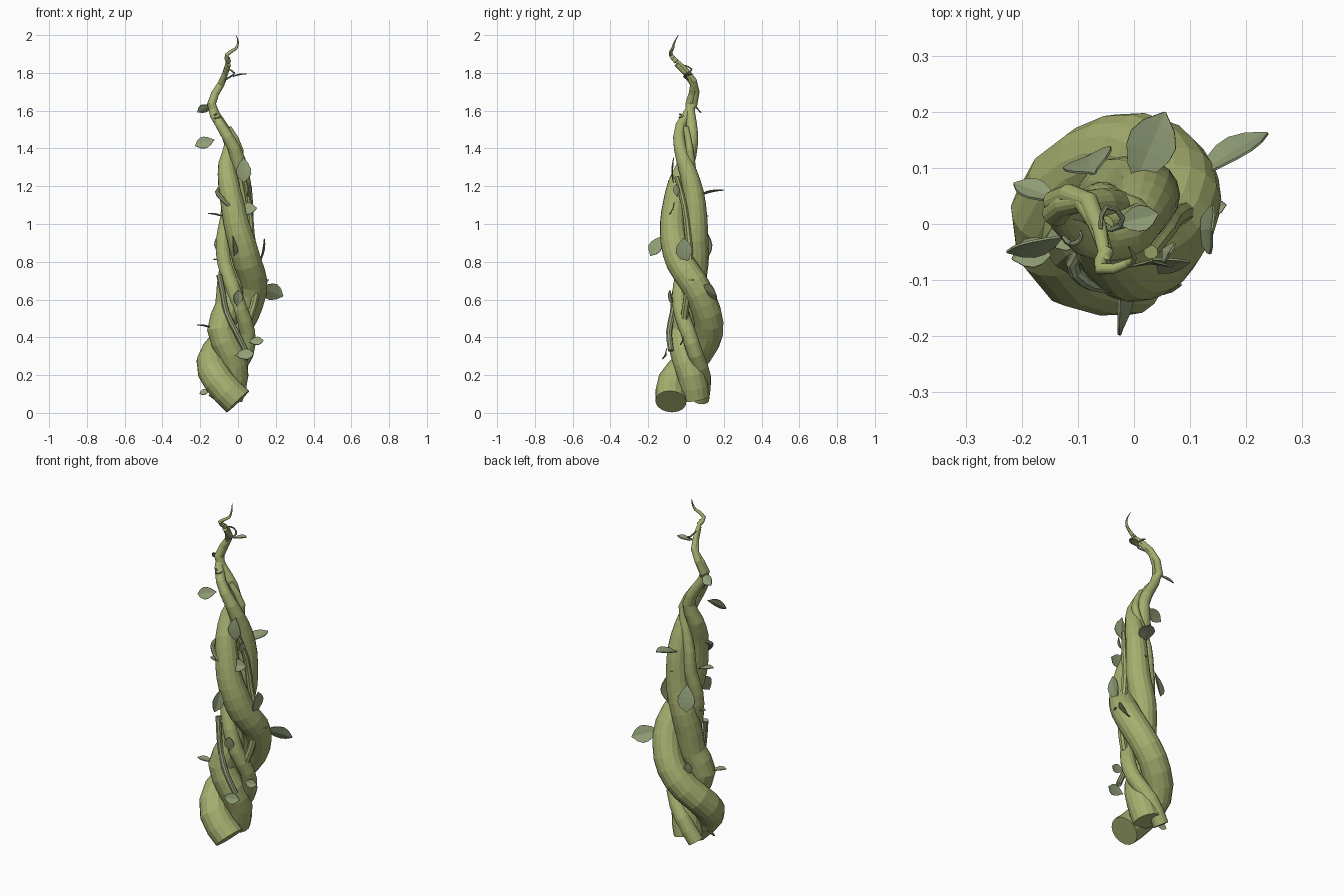
import bpy, bmesh, math
from mathutils import Vector

cube = bpy.data.objects.get("Cube")
if cube:
    bpy.data.objects.remove(cube, do_unlink=True)


def material(name, color):
    mat = bpy.data.materials.new(name)
    mat.use_nodes = True
    mat.diffuse_color = (*color, 1)
    shader = mat.node_tree.nodes["Principled BSDF"]
    shader.inputs["Base Color"].default_value = (*color, 1)
    return mat


STALK = material("stalk green", (0.38, 0.43, 0.16))
LEAF = material("leaf grey green", (0.29, 0.35, 0.19))
UP = Vector((0, 0, 1))
FRONT = Vector((0, -1, 0))
LEFT = Vector((1, 0, 0))

# Thickness of a full stem by height: (height, radius)
GIRTH = [(0, .083), (.9, .074), (1.2, .057), (1.45, .031), (1.65, .023), (1.8, .016), (2, .001)]


def girth(height):
    for (low, thick), (high, thin) in zip(GIRTH, GIRTH[1:]):
        if height <= high:
            return thick + (thin - thick) * (height - low) / (high - low)
    return thin


def link(name, mesh, mat):
    mesh.materials.clear()
    mesh.materials.append(mat)
    obj = bpy.data.objects.new(name, mesh)
    bpy.context.collection.objects.link(obj)
    return obj


def vine(name, start, step, thickness, path, mat=STALK, sides=16):
    """Faceted tapering tube; path holds x, y in hundredths at even height steps."""
    curve = bpy.data.curves.new(name, "CURVE")
    curve.dimensions = "3D"
    curve.bevel_depth = 1
    curve.bevel_resolution = (sides - 4) // 2
    curve.resolution_u = 2
    curve.use_fill_caps = True
    spline = curve.splines.new("BEZIER")
    spline.use_smooth = False
    spline.bezier_points.add(len(path) - 1)
    for i, (point, (x, y)) in enumerate(zip(spline.bezier_points, path)):
        height = start + i * step
        point.co = (x / 100, y / 100, height)
        point.radius = girth(height) * thickness
        point.handle_left_type = point.handle_right_type = "AUTO"
    guide = bpy.data.objects.new(name + " guide", curve)
    bpy.context.collection.objects.link(guide)
    bpy.context.view_layer.update()
    depsgraph = bpy.context.evaluated_depsgraph_get()
    mesh = bpy.data.meshes.new_from_object(guide.evaluated_get(depsgraph))
    bpy.data.objects.remove(guide, do_unlink=True)
    return link(name, mesh, mat)


# Half width of a leaf along its length, short stalk first
OUTLINE = [(-.6, .05), (-.5, .2), (-.35, .6), (-.1, .95), (.1, 1), (.3, .7), (.5, .04)]


def leaf(name, centre, tip, normal, length):
    """Pointed leaf, folded a little along its midrib and curling at the tip."""
    along = tip.normalized()
    side = along.cross(normal).normalized()
    face = side.cross(along)
    bm = bmesh.new()
    rows = []
    for t, w in OUTLINE:
        middle = centre + length * (along * t - face * .12 * t * t)
        half = side * w * length / 3
        lift = face * w * length * .05
        rows.append([bm.verts.new(p) for p in (middle - half + lift, middle, middle + half + lift)])
    for a, b in zip(rows, rows[1:]):
        for i in range(2):
            bm.faces.new((a[i], a[i + 1], b[i + 1], b[i]))
    mesh = bpy.data.meshes.new(name)
    bm.to_mesh(mesh)
    bm.free()
    solid = link(name, mesh, LEAF).modifiers.new("thickness", "SOLIDIFY")
    solid.thickness = .004
    solid.offset = 0


# Two thick stems winding round each other
vine("main_stem", .06, .105, 1, [
    (0, -8), (-10, -7), (-14, 2), (-7, 10), (1, 12), (6, 9), (8, 4), (5, -3), (2, -6),
    (-1, -7), (-3, -6), (-5, -4), (-6, 0), (-4, 3), (-9, 3), (-14, 2), (-9, 4), (-5, -5)])
vine("second_stem", .08, .12, .94, [
    (-5, 5), (-2, 3), (-4, -1), (-9, -2), (-5, 1), (-4, 3), (-2, 5), (1, 5),
    (2, 5), (2, 4), (1, 1), (-2, -3), (-9, -3), (-14, 4), (-8, 4), (-5, -7)])
vine("tip_shoot", 1.86, .035, 1.2, [(-5, -5), (-6, -8), (-1, -7), (0, -6), (-1, -4)])

# Thinner companion stem
vine("third_stem", .07, .12, .52, [
    (-12, 8), (-4, 9), (4, 5), (5, 1), (1, -3), (-3, -3), (-7, 0),
    (-8, 2), (-6, 4), (-5, 4), (-2, 3), (1, 2), (-5, 0)])

# Slender climbing shoots
vine("front_shoot", .33, .1, .2, [(4, -8), (-1, -9), (-6, -7), (-8, -6), (-10, -4)], LEAF, 8)
vine("left_shoot", .5, .15, .26, [(6, -1), (10, 1), (9, 2), (7, 1), (6, -1), (3, -5)], sides=8)

# Curly tendrils
vine("hooked_tendril", 1.2, -.03, .2, [
    (-8, -3), (-11, -7), (-9, -10), (-6, -11), (-2, -11)], LEAF, 8)
vine("top_tendril", 1.76, .02, .3, [(-8, 3), (-4, -1), (-2, 1), (-5, 3), (-6, -1)], LEAF, 8)
vine("coiled_tendril", 1.53, .003, .18, [
    (-11 + 1.5 * math.cos(turn), -2 + 1.5 * math.sin(turn)) for turn in range(18)], LEAF, 8)

# Leaves grouped by pose: x, y, height and length in hundredths
GROUPS = {
    "spreading": [(1, 1, 179, 7), (3, 14, 117, 13), (-18, -5, 46, 8), (-12, -2, 105, 8),
                  (-11, 1, 81, 5), (14, 3, 70, 5), (1, 10, 104, 4)],
    "edgewise": [(-18, -4, 143, 10), (18, 13, 64, 14), (-18, 2, 11, 5)],
    "tilted": [(-18, 6, 161, 8)],
    "drooping": [(-2, -16, 88, 11)],
    "sideways": [(5, -7, 108, 10), (4, -11, 31, 9), (10, -2, 38, 7)],
    "climbing": [(13, -1, 86, 13), (0, -8, 61, 8), (6, -5, 118, 6), (-9, 11, 50, 7)],
    "hanging": [(-8, 11, 90, 14)],
    "frontal": [(3, -7, 128, 12)],
}

for pose, group in GROUPS.items():
    for number, spot in enumerate(group, 1):
        x, y, z, length = (value / 100 for value in spot)
        out = Vector((x + .03, y, 0)).normalized()
        around = UP.cross(out)
        tip, normal = {
            "spreading": (out + UP * .2, UP),
            "edgewise": (out - UP * .3, around + UP * .5),
            "tilted": (out - UP * .4, UP - around),
            "drooping": (out * .6 - UP, around + out * .5),
            "sideways": (LEFT + UP * .1, FRONT + UP * .4),
            "climbing": (UP + out * .2, out),
            "hanging": (out * .2 - UP, out),
            "frontal": (-UP, FRONT),
        }[pose]
        leaf(f"{pose}_leaf_{number}", Vector((x, y, z)), tip, normal, length)
